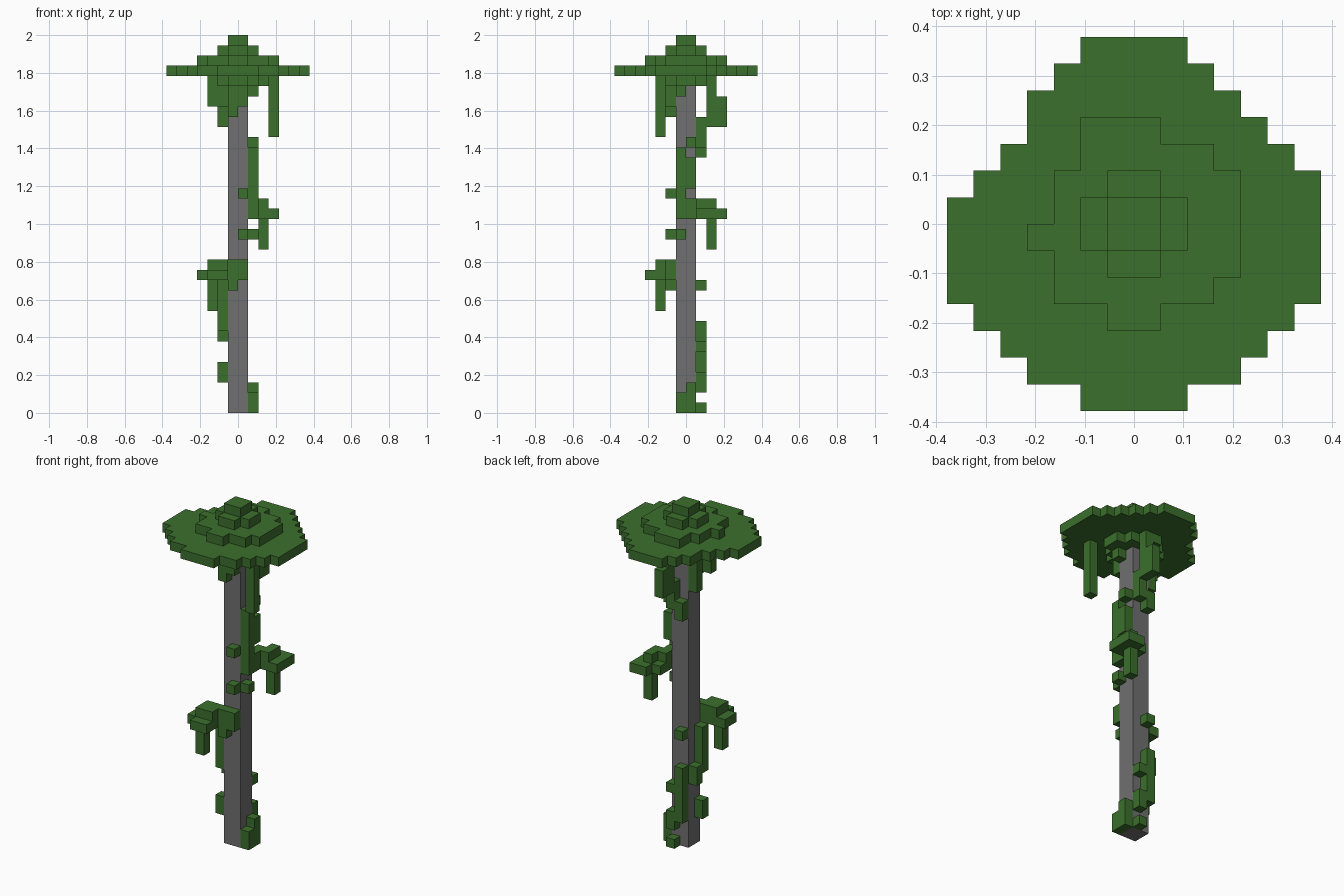
import bpy
import bmesh
from mathutils import Vector

cube = bpy.data.objects.get("Cube")
if cube:
    bpy.data.objects.remove(cube, do_unlink=True)

UNIT = 2 / 37  # edge length of one block


def make_material(name, colour):
    mat = bpy.data.materials.new(name)
    mat.use_nodes = True
    mat.diffuse_color = (*colour, 1)
    mat.node_tree.nodes["Principled BSDF"].inputs["Base Color"].default_value = (*colour, 1)
    return mat


leaf_green = make_material("leaf green", (0.045, 0.162, 0.026))
trunk_grey = make_material("trunk grey", (0.16, 0.16, 0.16))


def box(xs, ys, zs):
    """All block cells in three inclusive ranges."""
    return {(x, y, z)
            for x in range(xs[0], xs[1] + 1)
            for y in range(ys[0], ys[1] + 1)
            for z in range(zs[0], zs[1] + 1)}


def columns(*specs):
    """Vertical runs of blocks: x, y, lowest level, highest level."""
    cells = set()
    for x, y, low, high in specs:
        cells |= box((x, x), (y, y), (low, high))
    return cells


def layer(level, back, rows):
    """A flat layer listed row by row from the back to the front."""
    cells = set()
    for step, span in enumerate(rows):
        cells |= box(span, (back - step, back - step), (level, level))
    return cells


parts = {}

# Square trunk
parts["trunk"] = box((-1, 0), (-1, 0), (0, 32))

# Wide cap with stepped layers above and a small one below
parts["canopy_disc"] = layer(33, 6, [
    (-2, 1), (-3, 2), (-4, 3), (-4, 4), (-5, 5), (-6, 6), (-7, 6),
    (-7, 6), (-7, 6), (-7, 6), (-6, 5), (-5, 4), (-4, 3), (-2, 1)])
parts["canopy_upper_layer"] = layer(34, 3, [
    (-2, 0), (-2, 2), (-3, 3), (-3, 3), (-4, 3), (-3, 3), (-3, 2), (-1, 0)])
parts["canopy_crown"] = layer(35, 1, [(-1, 0), (-2, 1), (-2, 1), (-1, 0)])
parts["canopy_tip"] = box((-1, 0), (-1, 0), (36, 36))
parts["canopy_under_layer"] = layer(32, 2, [
    (-1, 0), (-2, 1), (-3, 2), (-3, 2), (-2, 1), (-1, 0)])

# Growth hanging below the cap
parts["long_hanging_vine"] = columns((3, -3, 27, 32))
parts["back_hanging_clump"] = columns((0, 2, 28, 31), (0, 3, 28, 30))
parts["side_hanging_clump"] = columns(
    (-3, -1, 30, 31), (-2, -1, 30, 31), (-2, 0, 28, 31))
parts["front_hanging_clump"] = columns(
    (-1, -2, 29, 31), (0, -2, 30, 31), (1, -1, 31, 31))

# Vines creeping on the trunk
parts["upper_vine"] = columns(
    (1, -1, 19, 25), (1, 0, 22, 24), (1, 0, 26, 26),
    (0, 1, 26, 28), (-1, 1, 25, 26))
parts["front_buds"] = columns((0, -2, 21, 21), (0, -2, 17, 17), (1, -1, 17, 17))
parts["lower_side_vine"] = columns((-2, -1, 8, 12), (-2, 0, 7, 8), (-2, -1, 3, 4))
parts["lower_back_vine"] = columns(
    (-1, 1, 12, 12), (-1, 1, 3, 8), (0, 1, 6, 6), (0, 1, 2, 3), (0, 1, 0, 0))
parts["base_vine"] = columns((1, -1, 0, 1), (1, 0, 0, 2))

# Upper branch: small platform with a hanging stem
parts["upper_branch"] = (
    layer(19, 3, [(2, 3), (1, 3), (1, 3), (1, 1)])
    | layer(20, 2, [(2, 2), (1, 2), (1, 1)])
    | columns((2, 2, 16, 18)))

# Lower branch: small platform with a hanging stem
parts["lower_branch"] = (
    layer(13, -2, [(-4, 0), (-4, -2), (-3, -2)])
    | layer(14, -2, [(-3, 0), (-3, -2)])
    | columns((-3, -3, 10, 12), (-1, -2, 12, 12)))

occupied = set().union(*parts.values())
AXES = [Vector(v) for v in ((1, 0, 0), (0, 1, 0), (0, 0, 1))]


def build(name, cells, mat):
    """Mesh the exposed faces of a group of blocks."""
    bm = bmesh.new()
    for cell in sorted(cells):
        centre = Vector(cell) + Vector((0.5, 0.5, 0.5))
        for i in range(3):
            for sign in (-1, 1):
                normal = AXES[i] * sign
                if tuple(int(c) for c in Vector(cell) + normal) in occupied:
                    continue
                a = AXES[(i + 1) % 3] / 2
                b = AXES[(i + 2) % 3] / 2 * sign
                mid = centre + normal / 2
                corners = (mid - a - b, mid + a - b, mid + a + b, mid - a + b)
                bm.faces.new([bm.verts.new(c * UNIT) for c in corners])
    bmesh.ops.remove_doubles(bm, verts=bm.verts, dist=UNIT / 100)
    mesh = bpy.data.meshes.new(name)
    bm.to_mesh(mesh)
    bm.free()
    mesh.materials.append(mat)
    bpy.context.collection.objects.link(bpy.data.objects.new(name, mesh))


for part_name, part_cells in parts.items():
    build(part_name, part_cells, trunk_grey if part_name == "trunk" else leaf_green)
